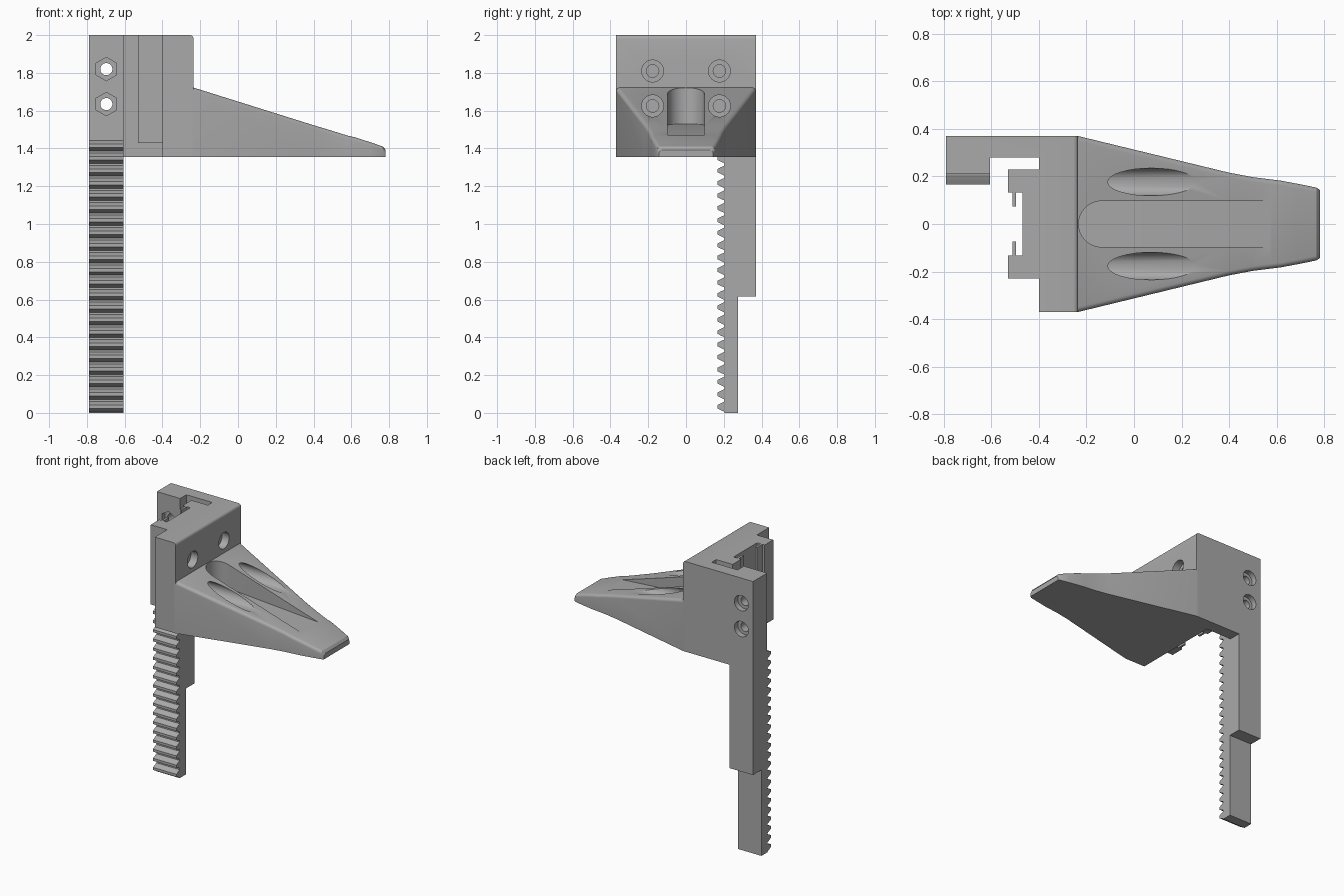
import bpy, bmesh, math
from mathutils import Matrix, Vector

cube = bpy.data.objects.get("Cube")
if cube:
    bpy.data.objects.remove(cube)

grey = bpy.data.materials.new("plain grey")
grey.use_nodes = True
COLOUR = (0.4, 0.4, 0.4, 1)
grey.diffuse_color = COLOUR
grey.node_tree.nodes["Principled BSDF"].inputs["Base Color"].default_value = COLOUR


def finish(name, bm):
    bmesh.ops.recalc_face_normals(bm, faces=bm.faces)
    mesh = bpy.data.meshes.new(name)
    bm.to_mesh(mesh)
    bm.free()
    mesh.materials.append(grey)
    obj = bpy.data.objects.new(name, mesh)
    bpy.context.collection.objects.link(obj)
    return obj


def loft(name, rings):
    """Skin a solid through matching rings of points."""
    bm = bmesh.new()
    loops = [[bm.verts.new(p) for p in ring] for ring in rings]
    n = len(loops[0])
    for a, b in zip(loops, loops[1:]):
        for i in range(n):
            j = (i + 1) % n
            bm.faces.new((a[i], a[j], b[j], b[i]))
    bm.faces.new(loops[0])
    bm.faces.new(loops[-1])
    return finish(name, bm)


def plate(name, outline, z0, z1):
    return loft(name, [[(x, y, z) for x, y in outline] for z in (z0, z1)])


def rod(axis, centre, radius, start, end, sides=32):
    """Straight cutter along x or y."""
    bm = bmesh.new()
    bmesh.ops.create_cone(bm, cap_ends=True, segments=sides, radius1=radius,
                          radius2=radius, depth=end - start)
    mid = (start + end) / 2
    if axis == "x":
        turn, at = Matrix.Rotation(math.pi / 2, 4, "Y"), (mid, *centre)
    else:
        turn, at = Matrix.Rotation(math.pi / 2, 4, "X"), (centre[0], mid, centre[1])
    bmesh.ops.transform(bm, matrix=Matrix.Translation(Vector(at)) @ turn, verts=bm.verts)
    return finish("cutter", bm)


def combine(target, other, operation):
    mod = target.modifiers.new("combine", "BOOLEAN")
    mod.operation, mod.solver, mod.object = operation, "EXACT", other
    bpy.context.view_layer.objects.active = target
    bpy.ops.object.modifier_apply(modifier=mod.name)
    bpy.data.objects.remove(other)


# Bracket: front block, back web and clamp block in one plan outline
FACE, BASE, TOP = -0.235, 1.355, 2.0
bracket = plate("bracket", [
    (FACE, -0.37), (FACE, 0.37), (-0.79, 0.37), (-0.79, 0.21),
    (-0.605, 0.21), (-0.605, 0.28), (-0.4, 0.28), (-0.4, -0.37)], BASE, TOP)
bm = bmesh.new()
bm.from_mesh(bracket.data)
rim = [e for e in bm.edges if all(v.co.x > FACE - 0.01 and v.co.z > TOP - 0.01 for v in e.verts)]
bmesh.ops.bevel(bm, geom=rim, offset=0.02, segments=4, affect="EDGES", profile=0.5)
bm.to_mesh(bracket.data)
bm.free()


# Nose: tapered wedge with rounded upper corners
def nose_ring(x, half, top, r=0.02):
    arc = [(half - r + r * math.cos(a), top - r + r * math.sin(a))
           for a in (math.pi / 2 * i / 4 for i in range(5))]
    side = [(half, BASE)] + arc
    return [(x, y, z) for y, z in side] + [(x, -y, z) for y, z in reversed(side)]


nose = loft("nose", [nose_ring(*s) for s in (
    (-0.25, 0.37, 1.724), (FACE, 0.37, 1.722), (0.4, 0.216, 1.523), (0.5, 0.197, 1.493),
    (0.58, 0.187, 1.468), (0.62, 0.182, 1.459), (0.7, 0.167, 1.433),
    (0.768, 0.153, 1.41), (0.782, 0.143, 1.392))])
combine(bracket, nose, "UNION")

# Central groove with a round inner end and a sloping floor
W = 0.097
plan = [(0.6, -W), (0.6, W)]
for i in range(17):
    a = math.pi / 2 + math.pi * i / 16
    plan.append((FACE + 0.002 + W + W * math.cos(a), W * math.sin(a)))
floor = [(x, y, 1.53 - 0.073 * (x - FACE)) for x, y in plan]
combine(bracket, loft("cutter", [floor, [(x, y, 1.8) for x, y in plan]]), "DIFFERENCE")

# Counterbored screw holes in the block; the lower pair scoop the nose
for y in (-0.177, 0.177):
    for z in (1.81, 1.625):
        combine(bracket, rod("x", (y, z), 0.058, -0.29, 0.5), "DIFFERENCE")
        combine(bracket, rod("x", (y, z), 0.033, -0.39, -0.2), "DIFFERENCE")

# Clamp bolt holes with hexagonal nut traps and round counterbores
for z in (1.82, 1.635):
    at = (-0.697, z)
    combine(bracket, rod("y", at, 0.032, 0.1, 0.5), "DIFFERENCE")
    combine(bracket, rod("y", at, 0.062, 0.15, 0.245, 6), "DIFFERENCE")
    combine(bracket, rod("y", at, 0.055, 0.33, 0.5), "DIFFERENCE")

# Rail pad with a hooked slot, mirrored about y = 0
half = [(-0.39, 0.23), (-0.53, 0.23), (-0.53, 0.133), (-0.512, 0.133), (-0.512, 0.073),
        (-0.497, 0.073), (-0.497, 0.133), (-0.47, 0.133)]
pad = plate("rail_pad", half + [(x, -y) for x, y in reversed(half)], 1.43, TOP)

# Toothed rack
TEETH, HEIGHT = 22, 1.447
pitch = HEIGHT / TEETH
side = [(0.275, 0), (0.275, 0.615), (0.37, 0.615), (0.37, BASE), (0.23, BASE), (0.23, HEIGHT)]
for i in reversed(range(TEETH)):
    for y, t in ((0.205, 0.92), (0.185, 0.78), (0.167, 0.64),
                 (0.167, 0.36), (0.185, 0.22), (0.205, 0.08)):
        side.append((y, (i + t) * pitch))
side.append((0.205, 0))
rack = loft("toothed_rack", [[(x, y, z) for y, z in side] for x in (-0.79, -0.605)])

# Smooth the rounded surfaces, keep edges sharp
bpy.ops.object.select_all(action="DESELECT")
bracket.select_set(True)
bpy.context.view_layer.objects.active = bracket
bpy.ops.object.shade_smooth_by_angle(angle=math.radians(28))
